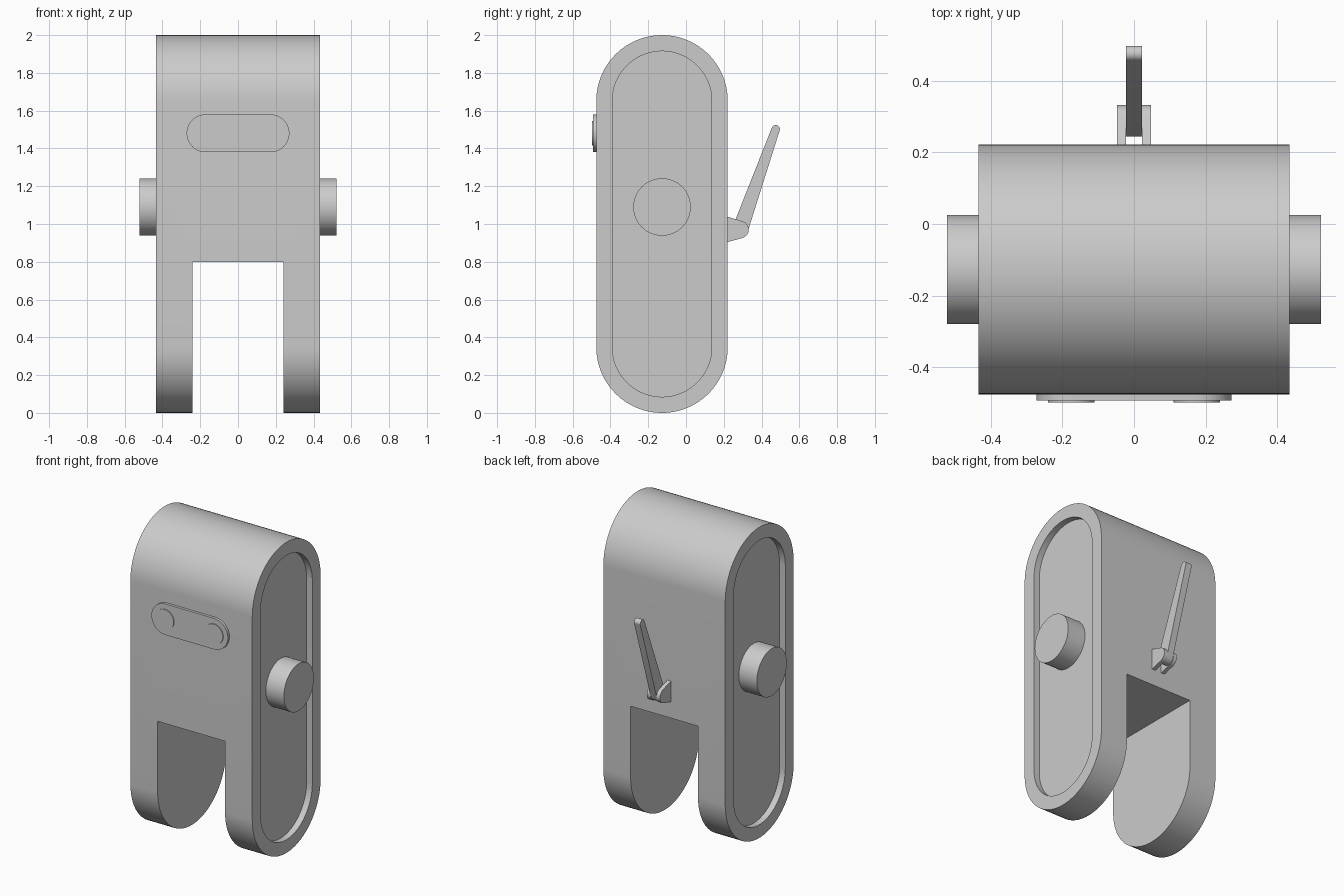
import bpy
import bmesh
from math import asin, atan2, cos, hypot, pi, radians, sin

cube = bpy.data.objects.get("Cube")
if cube:
    bpy.data.objects.remove(cube, do_unlink=True)

GREY = (0.6, 0.6, 0.6, 1.0)
grey = bpy.data.materials.new("plain grey")
grey.use_nodes = True
grey.diffuse_color = GREY
grey.node_tree.nodes["Principled BSDF"].inputs["Base Color"].default_value = GREY


def arc(c, r, start, end, n=32):
    return [(c[0] + r * cos(start + (end - start) * i / n),
             c[1] + r * sin(start + (end - start) * i / n)) for i in range(n + 1)]


def capsule(c1, r1, c2, r2, n=32):
    """Outline wrapped tightly around two circles."""
    du, dv = c2[0] - c1[0], c2[1] - c1[1]
    along = atan2(dv, du)
    spread = pi / 2 - asin((r1 - r2) / hypot(du, dv))
    return (arc(c2, r2, along - spread, along + spread, n)
            + arc(c1, r1, along + spread, along + 2 * pi - spread, n))


def prism(name, outline, lo, hi, axis="x"):
    """Extrude an outline along x (outline in y, z) or y (outline in x, z)."""
    def place(u, v, w):
        return (w, u, v) if axis == "x" else (u, w, v)
    bm = bmesh.new()
    low = [bm.verts.new(place(u, v, lo)) for u, v in outline]
    high = [bm.verts.new(place(u, v, hi)) for u, v in outline]
    bm.faces.new(low)
    bm.faces.new(high)
    for i in range(len(low)):
        j = (i + 1) % len(low)
        bm.faces.new((low[i], low[j], high[j], high[i]))
    bmesh.ops.recalc_face_normals(bm, faces=bm.faces)
    mesh = bpy.data.meshes.new(name)
    bm.to_mesh(mesh)
    bm.free()
    mesh.materials.append(grey)
    obj = bpy.data.objects.new(name, mesh)
    bpy.context.collection.objects.link(obj)
    return obj


def select(obj):
    bpy.ops.object.select_all(action="DESELECT")
    obj.select_set(True)
    bpy.context.view_layer.objects.active = obj


def smooth(obj):
    select(obj)
    bpy.ops.object.shade_smooth_by_angle(angle=radians(30))


def cut(obj, cutter):
    cutter.hide_render = True
    mod = obj.modifiers.new("cut", "BOOLEAN")
    mod.operation = "DIFFERENCE"
    mod.solver = "EXACT"
    mod.object = cutter
    select(obj)
    bpy.ops.object.modifier_apply(modifier=mod.name)
    bpy.data.objects.remove(cutter, do_unlink=True)


MID = -0.127            # centre line of the body in y
R = 0.348               # end radius of the body
HALF = 0.434            # half width of the body
FLOOR = 0.394           # x of the recessed side panels
RIM = 0.085             # width of the side rims
low_c, high_c = (MID, R), (MID, 2 - R)

# Body with a slot between the legs and a recess in each side
body = prism("body", capsule(low_c, R, high_c, R, 48), -HALF, HALF)
slot = [(-0.24, -0.2), (0.24, -0.2), (0.24, 0.8), (-0.24, 0.8)]
cut(body, prism("slot_cutter", slot, -0.8, 0.6, "y"))
for side in (-1, 1):
    lo, hi = sorted((side * FLOOR, side * 0.6))
    cut(body, prism("recess_cutter", capsule(low_c, R - RIM, high_c, R - RIM, 48), lo, hi))
smooth(body)

# Round side knobs
for name, side in (("right_knob", -1), ("left_knob", 1)):
    lo, hi = sorted((side * (FLOOR - 0.01), side * 0.522))
    smooth(prism(name, arc((MID, 1.09), 0.152, 0, 2 * pi, 64)[:-1], lo, hi))

# Front plate with two shallow discs
smooth(prism("front_plate", capsule((-0.172, 1.48), 0.1, (0.172, 1.48), 0.1),
             -0.492, -0.47, "y"))
for name, x in (("right_disc", -0.175), ("left_disc", 0.175)):
    smooth(prism(name, arc((x, 1.48), 0.065, 0, 2 * pi, 48)[:-1], -0.497, -0.49, "y"))

# Rear hinge tabs and the tapered lever between them
pivot = (0.286, 0.97)
tab = [(0.215, 0.903)] + arc(pivot, 0.046, radians(-72), radians(72), 20) + [(0.215, 1.04)]
for name, lo, hi in (("right_tab", -0.047, -0.022), ("left_tab", 0.022, 0.047)):
    smooth(prism(name, tab, lo, hi))
smooth(prism("lever", capsule(pivot, 0.042, (0.475, 1.502), 0.022, 16), -0.022, 0.022))
